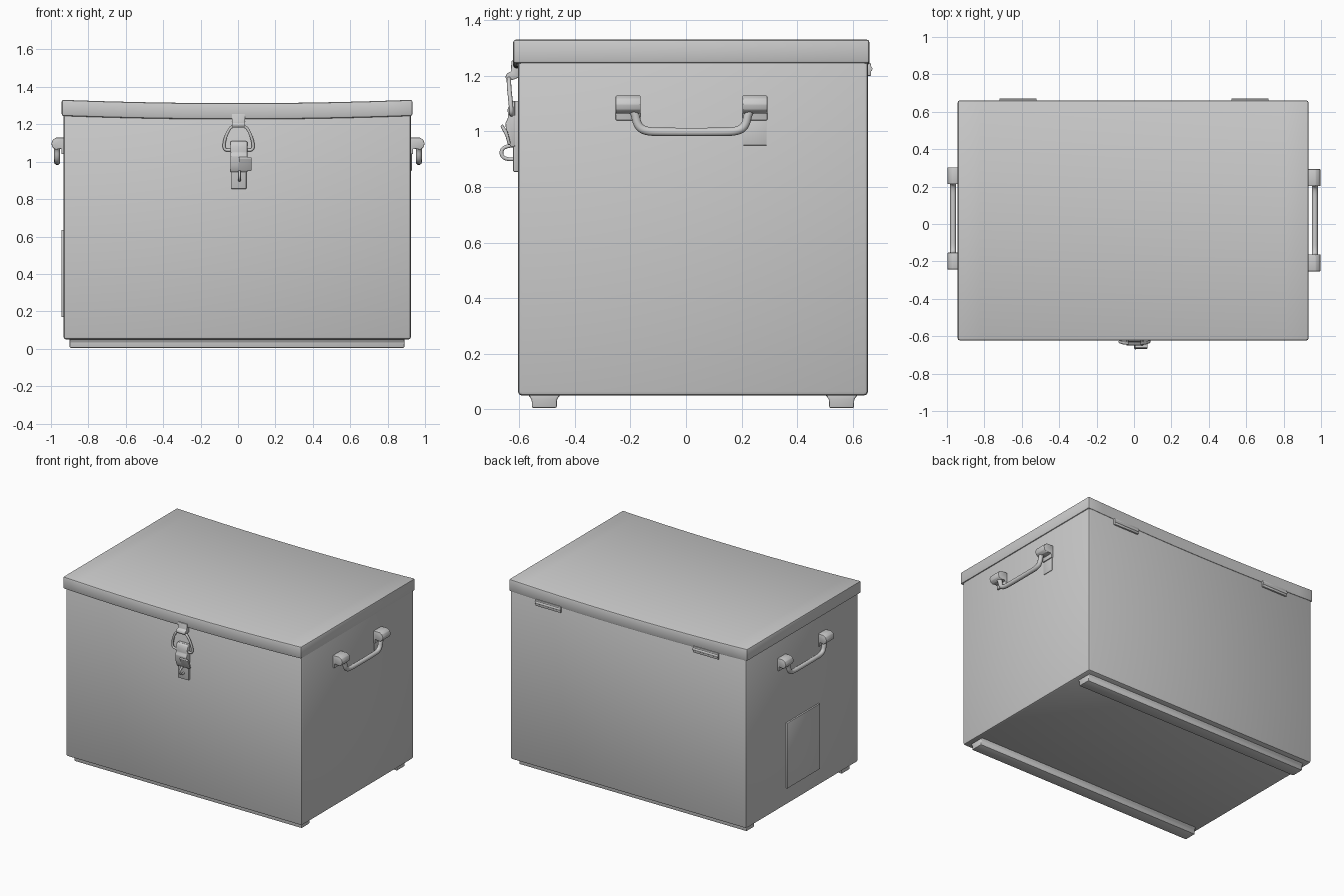
import bpy, bmesh
from mathutils import Vector

if "Cube" in bpy.data.objects:
    bpy.data.objects.remove(bpy.data.objects["Cube"])


def finish(ob, bevel=0.0, segments=2):
    if bevel:
        m = ob.modifiers.new("Bevel", 'BEVEL')
        m.width, m.segments, m.limit_method = bevel, segments, 'ANGLE'
    bpy.ops.object.select_all(action='DESELECT')
    ob.select_set(True)
    bpy.context.view_layer.objects.active = ob
    bpy.ops.object.convert(target='MESH')
    ob = bpy.context.object
    bpy.ops.object.shade_smooth_by_angle(angle=0.7)
    return ob


def add_object(name, bm):
    bmesh.ops.recalc_face_normals(bm, faces=bm.faces)
    me = bpy.data.meshes.new(name)
    bm.to_mesh(me)
    bm.free()
    ob = bpy.data.objects.new(name, me)
    bpy.context.collection.objects.link(ob)
    return ob


def box(name, lo, hi, bevel=0.004):
    lo, hi = Vector(lo), Vector(hi)
    bm = bmesh.new()
    bmesh.ops.create_cube(bm, size=1)
    for v in bm.verts:
        v.co = (lo + hi) / 2 + v.co * (hi - lo)
    return finish(add_object(name, bm), bevel)


def prism(name, profile, axis, a, b, bevel=0.004):
    """Extrude a closed 2D profile along x (profile y,z) or y (profile x,z)."""
    def place(p, t):
        return {'x': (t, p[0], p[1]), 'y': (p[0], t, p[1])}[axis]
    bm = bmesh.new()
    face = bm.faces.new([bm.verts.new(place(p, a)) for p in profile])
    ext = bmesh.ops.extrude_face_region(bm, geom=[face])
    shift = Vector((b - a, 0, 0)) if axis == 'x' else Vector((0, b - a, 0))
    bmesh.ops.translate(bm, vec=shift,
                        verts=[g for g in ext["geom"] if isinstance(g, bmesh.types.BMVert)])
    return finish(add_object(name, bm), bevel)


def rod(name, points, radius, cyclic=False):
    """Round bar through the points with softened corners."""
    cu = bpy.data.curves.new(name, 'CURVE')
    cu.dimensions = '3D'
    cu.bevel_depth, cu.bevel_resolution, cu.resolution_u = radius, 3, 6
    cu.use_fill_caps = True
    sp = cu.splines.new('NURBS')
    sp.points.add(len(points) - 1)
    for p, co in zip(sp.points, points):
        p.co = (*co, 1)
    sp.order_u = 3
    sp.use_endpoint_u = not cyclic
    sp.use_cyclic_u = cyclic
    ob = bpy.data.objects.new(name, cu)
    bpy.context.collection.objects.link(ob)
    return finish(ob)


# Chest body
box("chest_body", (-0.933, -0.605, 0.05), (0.925, 0.655, 1.27), 0.014)

# Lid with a gentle sag in the middle
bm = bmesh.new()
bmesh.ops.create_cube(bm, size=1)
bmesh.ops.subdivide_edges(bm, edges=[e for e in bm.edges if abs((e.verts[0].co - e.verts[1].co).x) > 0.5],
                          cuts=15)
for v in bm.verts:
    sag = 1 - (2 * v.co.x) ** 2
    top = v.co.z > 0
    x, y = -0.005 + v.co.x * 1.875, 0.019 + v.co.y * 1.282
    v.co = (x, y, (1.331 if top else 1.245) - 0.018 * sag)
finish(add_object("lid", bm), 0.01)

# Skid runners under the chest
for label, y in (("front", -0.51), ("back", 0.56)):
    prism(label + "_runner", [(y - 0.06, 0.055), (y - 0.045, 0.035), (y - 0.045, 0.005),
                              (y + 0.045, 0.005), (y + 0.045, 0.035), (y + 0.06, 0.055)],
          'x', -0.9, 0.89, 0.006)

# Side handles: wall brackets with a rolled barrel, and a drop bar
for label, s, wall, yc in (("right", 1, 0.922, 0.02), ("left", -1, 0.93, 0.03)):
    bar_x = 0.967 * s
    for end, k in (("front", -1), ("back", 1)):
        y = yc + k * 0.228
        prism(f"{label}_{end}_handle_bracket",
              [(s * wall, 1.04), (s * (wall + 0.014), 1.04), (s * (wall + 0.014), 1.07),
               (s * 0.955, 1.068), (s * 0.975, 1.064), (s * 0.993, 1.078),
               (s * 0.998, 1.098), (s * 0.99, 1.118), (s * 0.972, 1.129), (s * wall, 1.129)],
              'y', y - 0.045, y + 0.045, 0.004)
    rod(label + "_handle_bar",
        [(bar_x, yc + k * dy, z) for k, dy, z in
         ((-1, 0.232, 1.095), (-1, 0.205, 1.075), (-1, 0.195, 1.02), (-1, 0.165, 1.0),
          (-1, 0.1, 0.998), (1, 0.1, 0.998), (1, 0.165, 1.0), (1, 0.195, 1.02),
          (1, 0.205, 1.075), (1, 0.232, 1.095))], 0.016)

# Small patch under the right handle, and data plate on the left side
box("right_side_patch", (0.92, 0.205, 0.95), (0.929, 0.29, 1.05), 0.002)
box("left_side_plate", (-0.944, -0.16, 0.17), (-0.93, 0.21, 0.635), 0.003)

# Back hinges
for label, x in (("left", -0.62), ("right", 0.62)):
    box(label + "_hinge_leaf", (x - 0.1, 0.65, 1.2), (x + 0.1, 0.666, 1.245), 0.004)
    rod(label + "_hinge_pin", [(x - 0.1, 0.66, 1.225), (x, 0.66, 1.225), (x + 0.1, 0.66, 1.225)], 0.011)

# Latch catch on the lid: plate with a hooked lower end
prism("latch_catch", [(-0.60, 1.255), (-0.628, 1.255), (-0.63, 1.215), (-0.645, 1.208),
                      (-0.65, 1.195), (-0.642, 1.182), (-0.625, 1.185), (-0.60, 1.195)],
      'x', -0.033, 0.038, 0.003)

# Wire bail between catch and lever
rod("latch_bail", [(-0.03, -0.637, 1.195), (0.035, -0.637, 1.195), (0.062, -0.637, 1.16),
                   (0.082, -0.63, 1.10), (0.08, -0.628, 1.062), (0.045, -0.628, 1.062),
                   (-0.04, -0.628, 1.062), (-0.073, -0.628, 1.062), (-0.076, -0.63, 1.10),
                   (-0.056, -0.637, 1.16)], 0.008, cyclic=True)

# Latch base plate and curved lever
box("latch_base_plate", (-0.038, -0.622, 0.855), (0.045, -0.6, 1.11), 0.004)
prism("latch_lever", [(-0.615, 1.11), (-0.632, 1.105), (-0.642, 1.08), (-0.64, 1.05),
                      (-0.65, 1.03), (-0.645, 0.98), (-0.632, 0.945), (-0.615, 0.945)],
      'x', -0.04, 0.05, 0.004)

# Lever thumb tab, flicking outward
prism("latch_thumb_tab", [(-0.64, 0.95), (-0.65, 0.985), (-0.668, 1.018), (-0.66, 1.026),
                          (-0.642, 1.0), (-0.63, 0.955)], 'x', 0.005, 0.072, 0.003)

# Staple for a padlock
rod("latch_staple", [(0.008, -0.615, 0.95), (0.008, -0.655, 0.948), (0.008, -0.668, 0.92),
                     (0.008, -0.65, 0.898), (0.008, -0.615, 0.9)], 0.007)
